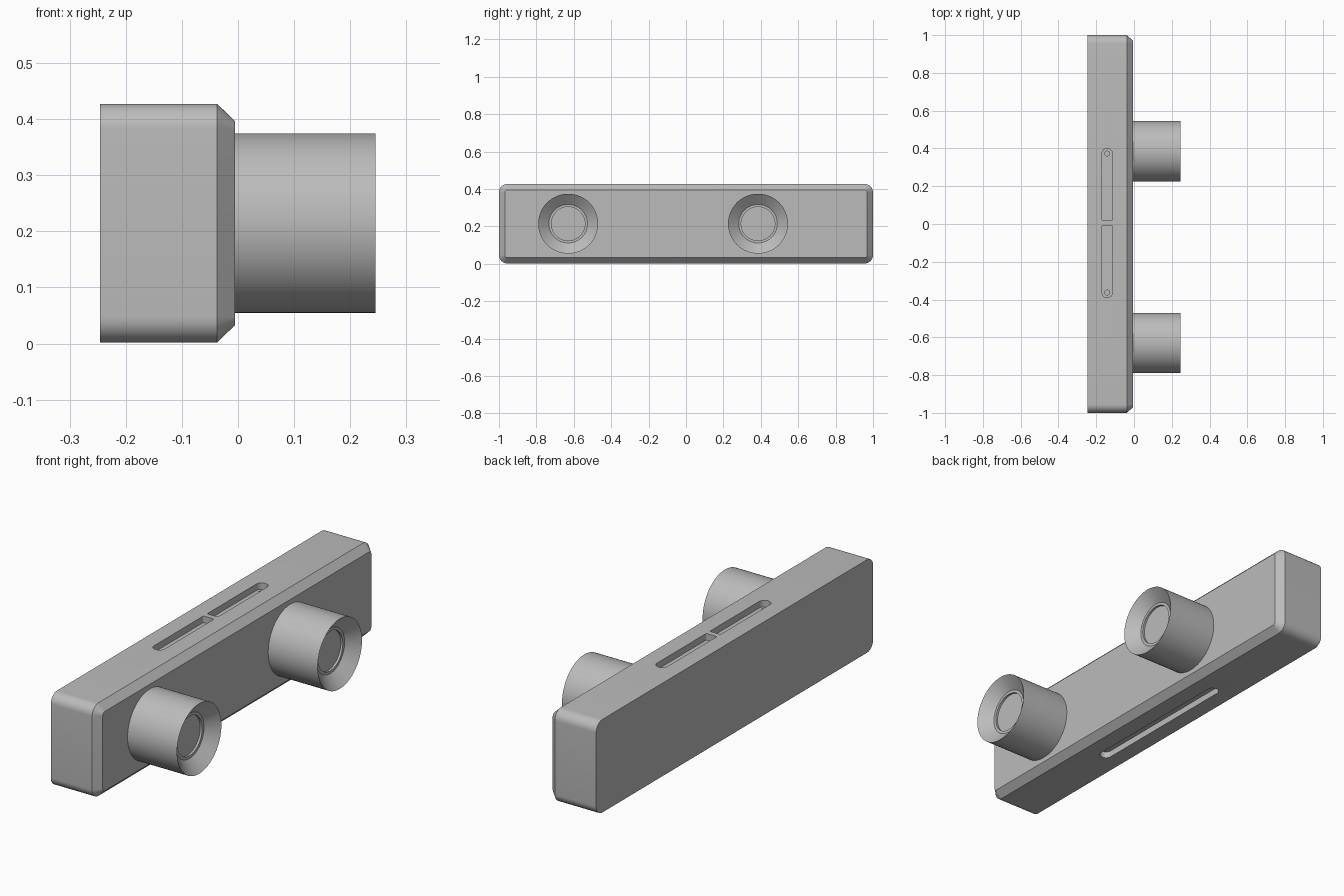
import bpy, bmesh, math
from mathutils import Vector

cube = bpy.data.objects.get("Cube")
if cube:
    bpy.data.objects.remove(cube, do_unlink=True)

grey = bpy.data.materials.new("mid_grey")
grey.use_nodes = True
colour = (0.5, 0.5, 0.5, 1)
grey.diffuse_color = colour
grey.node_tree.nodes["Principled BSDF"].inputs["Base Color"].default_value = colour

MID_Z = 0.2145


def loft(name, rings, capped=True):
    """Join matching rings of points into a closed solid."""
    bm = bmesh.new()
    loops = [[bm.verts.new(p) for p in ring] for ring in rings]
    n = len(loops[0])
    for a, b in zip(loops, loops[1:]):
        for i in range(n):
            j = (i + 1) % n
            bm.faces.new((a[i], a[j], b[j], b[i]))
    if capped:
        bm.faces.new(loops[0])
        bm.faces.new(loops[-1])
    bmesh.ops.recalc_face_normals(bm, faces=bm.faces)
    mesh = bpy.data.meshes.new(name)
    bm.to_mesh(mesh)
    bm.free()
    mesh.materials.append(grey)
    obj = bpy.data.objects.new(name, mesh)
    bpy.context.collection.objects.link(obj)
    return obj


def rounded_outline(u0, u1, v0, v1, radii, steps=10):
    """Rectangle outline; one radius per corner, from (u1, v1) anticlockwise."""
    points = []
    corners = [(u1, v1, -1, -1), (u0, v1, 1, -1), (u0, v0, 1, 1), (u1, v0, -1, 1)]
    for k, ((u, v, su, sv), r) in enumerate(zip(corners, radii)):
        for i in range(steps + 1):
            a = math.pi / 2 * (k + i / steps)
            points.append((u + su * r + r * math.cos(a), v + sv * r + r * math.sin(a)))
    return points


def select_only(obj):
    bpy.ops.object.select_all(action="DESELECT")
    obj.select_set(True)
    bpy.context.view_layer.objects.active = obj


def cut(obj, cutter):
    select_only(obj)
    mod = obj.modifiers.new("cut", "BOOLEAN")
    mod.operation = "DIFFERENCE"
    mod.solver = "EXACT"
    mod.object = cutter
    bpy.ops.object.modifier_apply(modifier=mod.name)
    bpy.data.objects.remove(cutter, do_unlink=True)


def smooth(obj):
    select_only(obj)
    bpy.ops.object.shade_smooth_by_angle(angle=math.radians(30))


# Long housing with rounded corners and a chamfered lens-side edge
def housing_ring(x, inset, radius):
    h = 0.2125 - inset
    outline = rounded_outline(-1 + inset, 1 - inset, MID_Z - h, MID_Z + h, [radius] * 4)
    return [(x, y, z) for y, z in outline]


housing = loft("housing", [housing_ring(-0.246, 0, 0.045),
                           housing_ring(-0.037, 0, 0.045),
                           housing_ring(-0.005, 0.031, 0.014)])


# Slots: two in the top with a bar between, one long one underneath
def slot(y0, y1, z0, z1, radii):
    outline = rounded_outline(-0.169, -0.115, y0, y1, radii)
    return loft("slot_cutter", [[(x, y, z) for x, y in outline] for z in (z0, z1)])


ROUND, TIGHT = 0.0265, 0.006
TOP, DEPTH = 0.427, 0.03
cut(housing, slot(0.018, 0.4, TOP - DEPTH, 0.5, [ROUND, ROUND, TIGHT, TIGHT]))
cut(housing, slot(-0.39, -0.008, TOP - DEPTH, 0.5, [TIGHT, TIGHT, ROUND, ROUND]))
cut(housing, slot(-0.39, 0.4, -0.1, 0.002 + DEPTH, [ROUND] * 4))

# Small holes at the outer slot ends
for y in (0.373, -0.363):
    bm_ring = [(-0.142 + 0.013 * math.cos(a), y + 0.013 * math.sin(a))
               for a in (math.tau * i / 24 for i in range(24))]
    cut(housing, loft("hole_cutter", [[(u, v, z) for u, v in bm_ring] for z in (0.37, 0.45)]))
smooth(housing)

# Lens barrels with a conical recess and a stepped lens face
PROFILE = [(-0.005, 0.16), (0.245, 0.16), (0.197, 0.103), (0.197, 0.09), (0.187, 0.09)]
SIDES = 64
for side, y in (("right", -0.63), ("left", 0.385)):
    rings = [[(x, y + r * math.cos(math.tau * i / SIDES), MID_Z + r * math.sin(math.tau * i / SIDES))
              for i in range(SIDES)] for x, r in PROFILE]
    smooth(loft("lens_barrel_" + side, rings))
